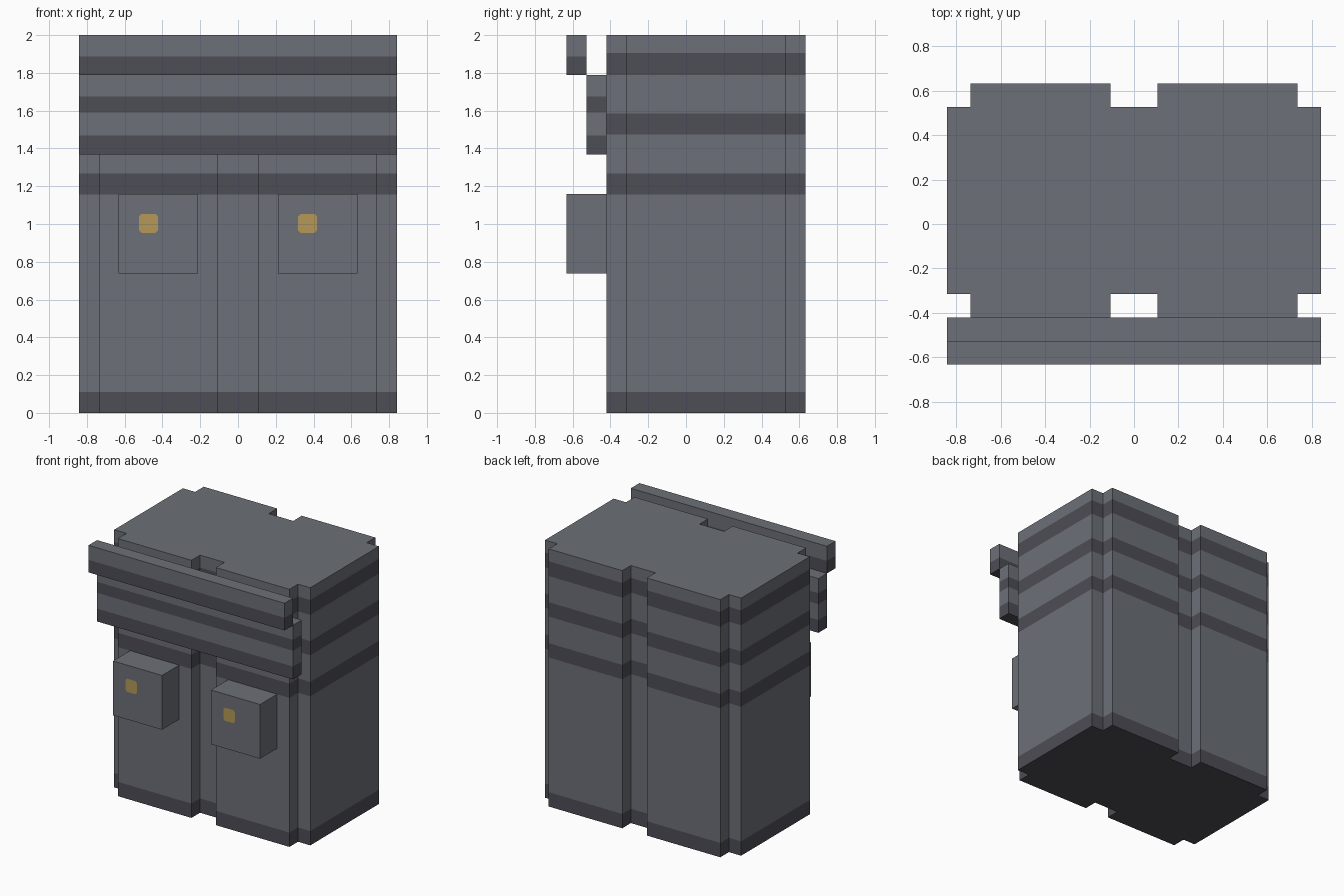
import bpy
import bmesh

cube = bpy.data.objects.get("Cube")
if cube:
    bpy.data.objects.remove(cube, do_unlink=True)

U = 2 / 19  # one block unit


def material(name, rgb):
    mat = bpy.data.materials.new(name)
    mat.use_nodes = True
    mat.diffuse_color = (*rgb, 1)
    mat.node_tree.nodes["Principled BSDF"].inputs["Base Color"].default_value = (*rgb, 1)
    return mat


grey = material("grey cloth", (0.150, 0.162, 0.184))
dark = material("dark band", (0.076, 0.074, 0.093))
gold = material("gold button", (0.462, 0.314, 0.098))


def prism(name, outline, z0, z1, bands=(), dark_base=False):
    """Extrude an outline upwards, then cut it at the bands and darken them."""
    bm = bmesh.new()
    base = bm.faces.new([bm.verts.new((x, y, z0)) for x, y in outline])
    top = bmesh.ops.extrude_face_region(bm, geom=[base], use_keep_orig=True)["geom"]
    bmesh.ops.translate(bm, vec=(0, 0, z1 - z0),
                        verts=[v for v in top if isinstance(v, bmesh.types.BMVert)])
    for z in {z for band in bands for z in band if z0 < z < z1}:
        bmesh.ops.bisect_plane(bm, geom=bm.verts[:] + bm.edges[:] + bm.faces[:],
                               plane_co=(0, 0, z), plane_no=(0, 0, 1))
    bmesh.ops.recalc_face_normals(bm, faces=bm.faces[:])
    for f in bm.faces:
        z = f.calc_center_median().z
        if abs(f.normal.z) < 0.5:
            f.material_index = int(any(lo < z < hi for lo, hi in bands))
        elif f.normal.z < 0:
            f.material_index = int(dark_base)
    mesh = bpy.data.meshes.new(name)
    bm.to_mesh(mesh)
    bm.free()
    mesh.materials.append(grey)
    mesh.materials.append(dark)
    obj = bpy.data.objects.new(name, mesh)
    bpy.context.collection.objects.link(obj)
    return obj


def rectangle(x0, x1, y0, y1):
    return [(x0 * U, y0 * U), (x1 * U, y0 * U), (x1 * U, y1 * U), (x0 * U, y1 * U)]


# Body with notched corners and a groove down the middle of front and back
half = [(1, -3), (1, -4), (7, -4), (7, -3), (8, -3),
        (8, 5), (7, 5), (7, 6), (1, 6), (1, 5)]
outline = [(x * U, y * U) for x, y in half]
outline += [(-x, y) for x, y in reversed(outline)]
body_bands = [(0, 0.111), (1.157, 1.268), (1.475, 1.586), (1.789, 1.904)]
prism("body", outline, 0, 2, body_bands, True)

# Stepped flap across the upper front
prism("lower_flap", rectangle(-8, 8, -5, -4), 13 * U, 17 * U,
      [(13 * U, 1.468), (1.591, 1.676)], True)
prism("upper_flap", rectangle(-8, 8, -6, -5), 17 * U, 2, [(17 * U, 1.887)], True)

# Front pockets, each with a clipped square button
for side, x in (("right", -4), ("left", 4)):
    prism(side + "_pocket", rectangle(x - 2, x + 2, -6, -4), 7 * U, 11 * U)

    cx, cz, r, c = (x - 0.5) * U, 9.53 * U, 0.051, 0.036
    y = -6 * U - 0.002
    ring = [(-r, -c), (-c, -r), (c, -r), (r, -c), (r, c), (c, r), (-c, r), (-r, c)]
    mesh = bpy.data.meshes.new(side + "_button")
    mesh.from_pydata([(cx + a, y, cz + b) for a, b in ring], [], [range(len(ring))])
    mesh.materials.append(gold)
    button = bpy.data.objects.new(side + "_button", mesh)
    bpy.context.collection.objects.link(button)
